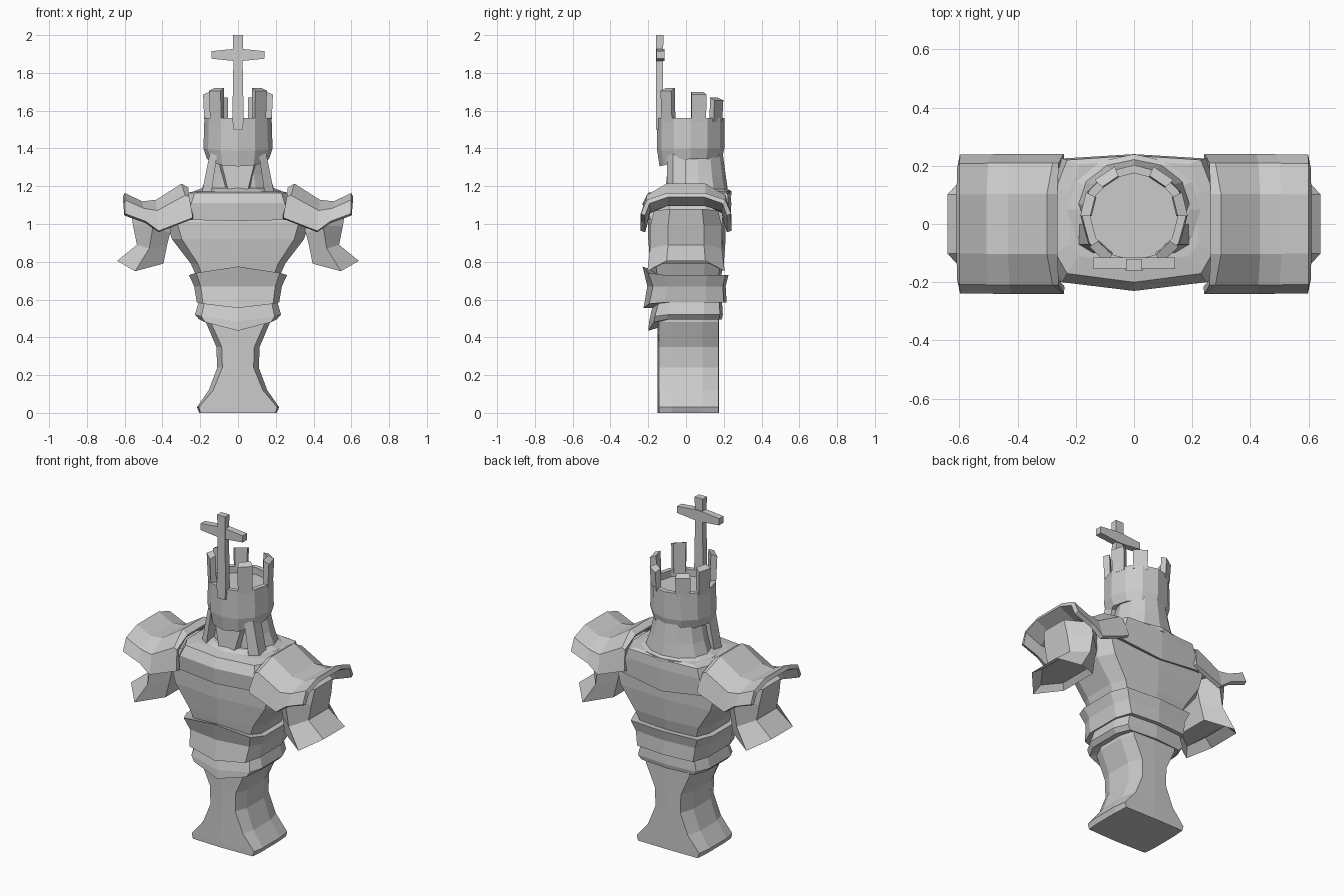
import bpy, bmesh
from math import cos, sin, pi, radians


def make(name, verts, faces, thick=0):
    me = bpy.data.meshes.new(name)
    me.from_pydata(verts, [], faces)
    bm = bmesh.new()
    bm.from_mesh(me)
    bmesh.ops.recalc_face_normals(bm, faces=bm.faces)
    bm.to_mesh(me)
    bm.free()
    ob = bpy.data.objects.new(name, me)
    bpy.context.collection.objects.link(ob)
    if thick:
        m = ob.modifiers.new("thickness", 'SOLIDIFY')
        m.thickness = thick
        m.offset = 0
    return ob


def loft(name, rings, closed=True, caps=True, thick=0):
    n = len(rings[0])
    verts = [p for r in rings for p in r]
    faces = []
    for i in range(len(rings) - 1):
        for j in range(n if closed else n - 1):
            k = (j + 1) % n
            faces.append((i*n + j, i*n + k, (i+1)*n + k, (i+1)*n + j))
    if caps:
        faces.append(tuple(range(n)))
        faces.append(tuple(range(len(verts) - n, len(verts))))
    return make(name, verts, faces, thick)


def mirror(ob):
    m = ob.modifiers.new("other_side", 'MIRROR')
    m.use_axis = (True, False, False)
    return ob


def body_ring(hx, yf, yb, z, df=0, ridge=0.03, corner=0.85, db=0):
    """Ten-sided body section; df and db lift or drop the front and back points."""
    half = [(hx*corner, yf + ridge, z + df*0.25), (hx, yf*0.5, z),
            (hx, yb*0.5, z), (hx*corner, yb - ridge*0.5, z + db*0.25)]
    return ([(0, yf, z + df)] + half + [(0, yb, z + db)] +
            [(-x, y, w) for x, y, w in reversed(half)])


def round_ring(rx, ry, cy, z, n=12, df=0):
    out = []
    for i in range(n):
        a = 2*pi*i/n
        out.append((rx*cos(a), cy + ry*sin(a), z + df*max(0, -sin(a))))
    return out


# Waisted pedestal
loft("pedestal", [body_ring(hx, -0.15, 0.175, z, 0, 0.006, c) for hx, z, c in
     [(0.205, 0, 0.97), (0.218, 0.03, 0.95), (0.155, 0.12, 0.85), (0.11, 0.24, 0.75),
      (0.115, 0.35, 0.75), (0.17, 0.48, 0.85), (0.17, 0.53, 0.85)]])

# Two pointed belts around the waist
loft("lower_belt", [body_ring(0.17, -0.15, 0.16, 0.50, -0.05),
                    body_ring(0.205, -0.20, 0.19, 0.495, -0.06),
                    body_ring(0.228, -0.195, 0.195, 0.52, -0.035),
                    body_ring(0.205, -0.17, 0.19, 0.60)])
loft("upper_belt", [body_ring(0.19, -0.17, 0.18, 0.585, -0.03),
                    body_ring(0.218, -0.225, 0.215, 0.585, -0.03),
                    body_ring(0.232, -0.205, 0.21, 0.67),
                    body_ring(0.26, -0.23, 0.225, 0.73, 0.045),
                    body_ring(0.20, -0.18, 0.19, 0.725, 0.03)])

# Tapered chest and shoulder yoke
loft("chest", [body_ring(0.21, -0.18, 0.18, 0.70), body_ring(0.25, -0.19, 0.20, 0.79),
               body_ring(0.35, -0.20, 0.21, 0.92), body_ring(0.38, -0.20, 0.21, 1.01),
               body_ring(0.34, -0.17, 0.20, 1.12)])
loft("chest_yoke", [body_ring(0.32, -0.18, 0.20, 1.03, db=-0.04),
                    body_ring(0.33, -0.22, 0.235, 1.025, -0.01, db=-0.05),
                    body_ring(0.29, -0.23, 0.24, 1.11),
                    body_ring(0.27, -0.20, 0.235, 1.165),
                    body_ring(0.22, -0.14, 0.22, 1.175)])

# Arched shoulder pads: top and lower edge (x, z) at stations along the arm
stations = [((0.27, 1.185), (0.24, 1.05)), ((0.30, 1.205), (0.24, 1.03)),
            ((0.43, 1.12), (0.42, 0.96)), ((0.51, 1.11), (0.49, 1.01)),
            ((0.605, 1.155), (0.60, 1.05))]
arch = [(-0.228, 1), (-0.20, 0.35), (-0.10, 0.02), (0.10, 0.02), (0.20, 0.35), (0.228, 1)]
rows = [[(a[0] + (b[0]-a[0])*t, y, a[1] + (b[1]-a[1])*t) for y, t in arch] for a, b in stations]
mirror(loft("shoulder_pad", rows, closed=False, caps=False, thick=0.025))


# Flared arm stumps: inner, middle and outer (x, z) of each section
def arm_ring(inner, mid, outer, d):
    half = [(inner, 0.6), (mid, 1), (outer, 0.5)]
    pts = [(p[0], -d*k, p[1]) for p, k in half]
    return pts + [(x, -y, z) for x, y, z in reversed(pts)]


mirror(loft("arm_stump", [
    arm_ring((0.33, 1.02), (0.45, 1.07), (0.57, 1.08), 0.17),
    arm_ring((0.36, 0.95), (0.45, 0.99), (0.555, 0.99), 0.19),
    arm_ring((0.375, 0.89), (0.47, 0.87), (0.535, 0.89), 0.19),
    arm_ring((0.395, 0.79), (0.545, 0.75), (0.64, 0.805), 0.205),
    arm_ring((0.42, 0.82), (0.52, 0.80), (0.58, 0.84), 0.17)]))

# Neck guard, collar and face
loft("collar", [round_ring(0.23, 0.19, 0.05, 1.15), round_ring(0.23, 0.19, 0.05, 1.175),
                round_ring(0.19, 0.16, 0.05, 1.19)])
loft("neck_guard", [round_ring(0.20, 0.155, 0.07, 1.16), round_ring(0.165, 0.145, 0.065, 1.26),
                    round_ring(0.14, 0.135, 0.06, 1.37)])
loft("face", [[(-0.05, -0.11, 1.17), (0.05, -0.11, 1.17), (0.08, 0, 1.17), (-0.08, 0, 1.17)],
              [(-0.10, -0.09, 1.37), (0.10, -0.09, 1.37), (0.11, 0, 1.37), (-0.11, 0, 1.37)]])
mirror(loft("cheek_strap", [
    [(0.14, -0.10, 1.17), (0.19, -0.07, 1.17), (0.19, 0.0, 1.17), (0.14, 0.0, 1.17)],
    [(0.11, -0.10, 1.37), (0.15, -0.07, 1.37), (0.15, 0.0, 1.37), (0.11, 0.0, 1.37)]]))

# Tower helmet with recessed top
CY = 0.025
loft("helmet", [round_ring(0.13, 0.13, CY, 1.35, df=-0.03),
                round_ring(0.165, 0.165, CY, 1.345, df=-0.04),
                round_ring(0.183, 0.178, CY, 1.40, df=-0.01),
                round_ring(0.178, 0.178, CY, 1.56),
                round_ring(0.15, 0.15, CY, 1.56),
                round_ring(0.15, 0.15, CY, 1.52)])

# Battlements around the rim
for deg, top in [(-47, 1.72), (-133, 1.72), (14, 1.70), (166, 1.70), (56, 1.67), (124, 1.67)]:
    a0, a1 = radians(deg - 13), radians(deg + 13)
    sections = []
    for z, r0, r1, dz in [(1.54, 0.145, 0.178, 0), (top, 0.15, 0.185, 0.015)]:
        sections.append([(r*cos(a), CY + r*sin(a), z - (dz if r == r1 else 0))
                         for r, a in [(r0, a0), (r1, a0), (r1, a1), (r0, a1)]])
    loft("battlement", sections)


# Cross standing at the front of the helmet
def rect(cx, cy, cz, u, v, axis):
    c = [(-u, -v), (u, -v), (u, v), (-u, v)]
    if axis == 'z':
        return [(cx + p, cy + q, cz) for p, q in c]
    return [(cx, cy + p, cz + q) for p, q in c]


loft("cross_post", [rect(0, -0.14, z, w, d, 'z') for z, w, d in
     [(1.50, 0.025, 0.02), (1.56, 0.03, 0.02), (1.88, 0.024, 0.019), (2.0, 0.027, 0.02)]])
loft("cross_bar", [rect(x, -0.135, 1.895, 0.02, h, 'x') for x, h in
     [(-0.14, 0.02), (-0.02, 0.032), (0.02, 0.032), (0.14, 0.02)]])
